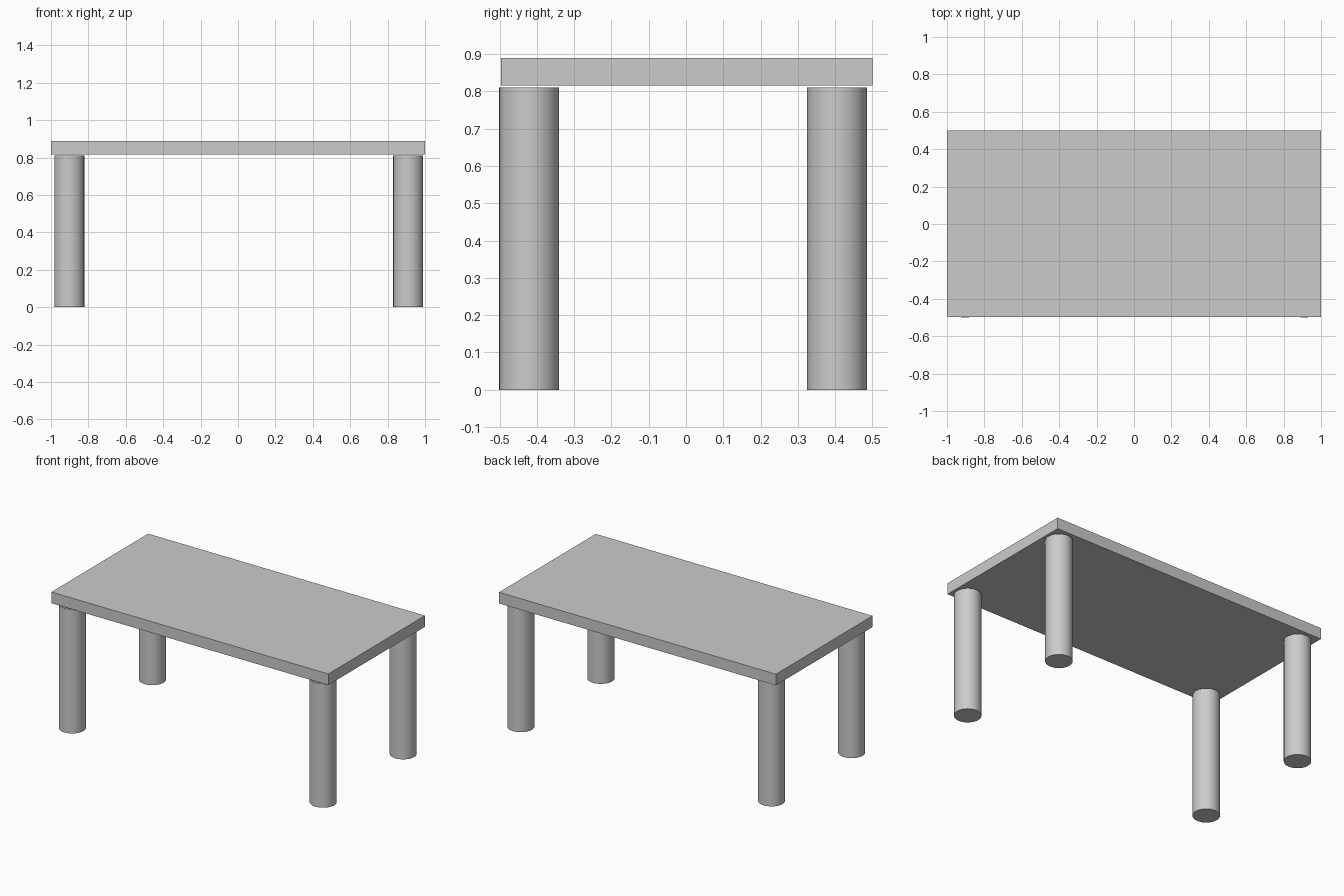
import bpy

if "Cube" in bpy.data.objects:
    bpy.data.objects.remove(bpy.data.objects["Cube"])

LEG_RADIUS = 0.08
LEG_HEIGHT = 0.81
TOP_BOTTOM, TOP_TOP = 0.816, 0.889


def add_leg(name, x, y):
    bpy.ops.mesh.primitive_cylinder_add(
        vertices=64, radius=LEG_RADIUS, depth=LEG_HEIGHT,
        location=(x, y, LEG_HEIGHT / 2))
    leg = bpy.context.object
    leg.name = name
    bpy.ops.object.shade_smooth_by_angle()


# Flat rectangular table top
bpy.ops.mesh.primitive_cube_add(
    size=1, location=(0, 0.002, (TOP_BOTTOM + TOP_TOP) / 2))
top = bpy.context.object
top.name = "table_top"
top.scale = (2.0, 0.997, TOP_TOP - TOP_BOTTOM)
bpy.ops.object.transform_apply(location=False, rotation=False, scale=True)

# Four round legs, set slightly off centre and just below the top
for side, x in (("left", -0.902), ("right", 0.91)):
    for end, y in (("front", -0.421), ("back", 0.405)):
        add_leg(f"{end}_{side}_leg", x, y)
